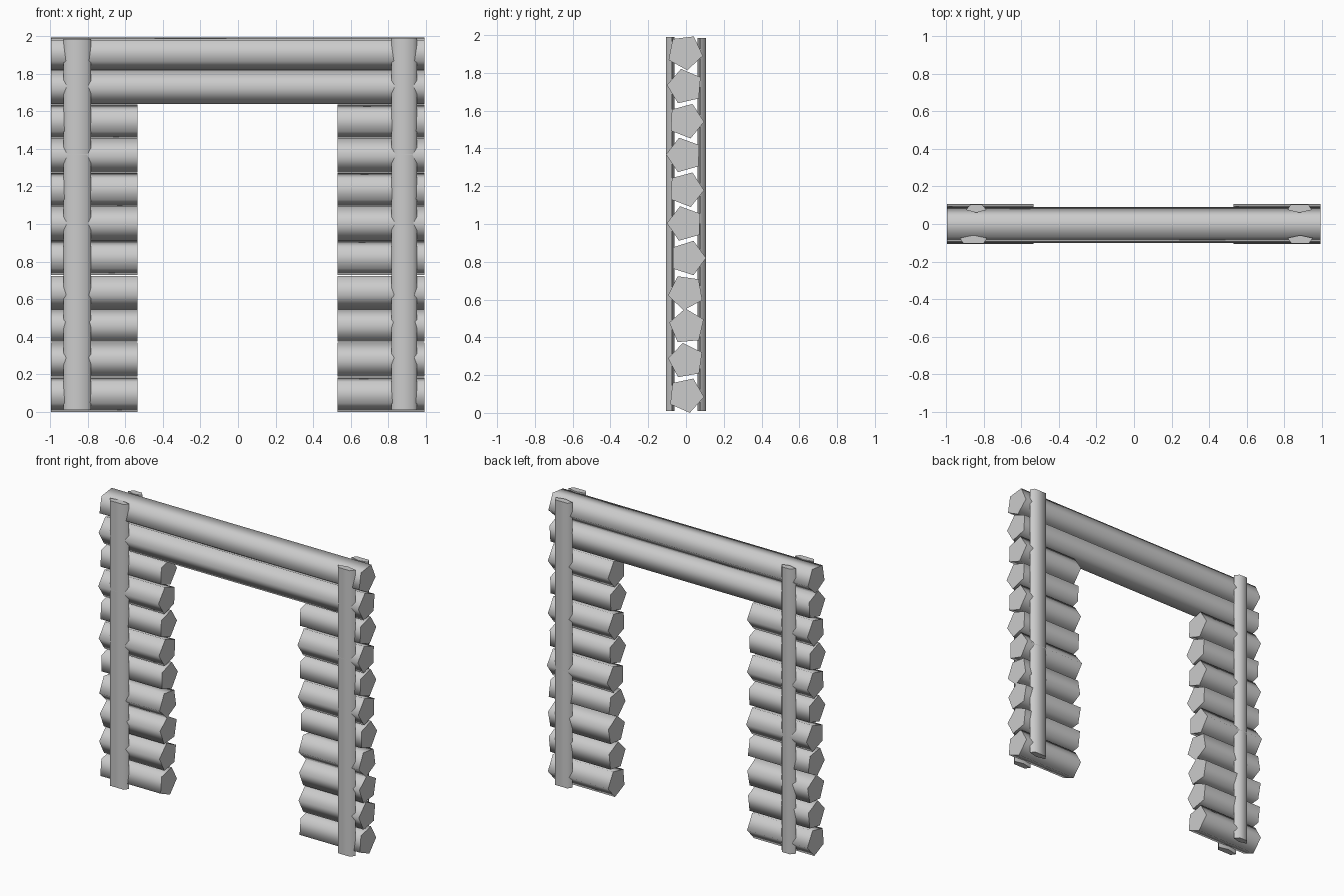
import bpy, bmesh
from math import cos, sin, radians
from mathutils import Vector

cube = bpy.data.objects.get("Cube")
if cube:
    bpy.data.objects.remove(cube)

grey = bpy.data.materials.new("plain grey")
grey.use_nodes = True
colour = (0.6, 0.6, 0.6, 1)
grey.diffuse_color = colour
grey.node_tree.nodes["Principled BSDF"].inputs["Base Color"].default_value = colour


def prism(name, outline, sweep):
    """Sweep a closed outline into a capped prism with smooth sides."""
    bm = bmesh.new()
    base = bm.faces.new([bm.verts.new(p) for p in outline])
    ext = bmesh.ops.extrude_face_region(bm, geom=[base], use_keep_orig=True)
    verts = [g for g in ext["geom"] if isinstance(g, bmesh.types.BMVert)]
    bmesh.ops.translate(bm, vec=sweep, verts=verts)
    bmesh.ops.recalc_face_normals(bm, faces=bm.faces)
    mesh = bpy.data.meshes.new(name)
    bm.to_mesh(mesh)
    bm.free()
    mesh.materials.append(grey)
    ob = bpy.data.objects.new(name, mesh)
    bpy.context.collection.objects.link(ob)
    bpy.ops.object.select_all(action="DESELECT")
    ob.select_set(True)
    bpy.context.view_layer.objects.active = ob
    bpy.ops.object.shade_smooth_by_angle(angle=radians(80))
    return ob


def log(name, x0, x1, y, z, turn, r=0.096):
    """Five-sided log lying along x, rolled by turn degrees."""
    angles = [radians(turn + 72 * i) for i in range(5)]
    prism(name, [(x0, y + r * cos(a), z + r * sin(a)) for a in angles],
          Vector((x1 - x0, 0, 0)))


def post(name, x, side, outer, wide, z0, z1):
    """Flattened upright rail with its narrow face outward."""
    outline = [(x - outer, side * 0.105, z0), (x + outer, side * 0.105, z0),
               (x + wide, side * 0.075, z0), (x, side * 0.06, z0),
               (x - wide, side * 0.075, z0)]
    prism(name, outline, Vector((0, 0, z1 - z0)))


# Stacked logs from the ground up: (depth offset, roll)
rolls = [(0, -78), (0, 100), (0.005, 95), (0, 190), (0.01, 0), (-0.005, 178),
         (0, -75), (-0.01, 178), (0, -75), (-0.005, 175), (-0.005, -83)]
LEFT, RIGHT = 0.992, -0.997
for i, (y, turn) in enumerate(rolls):
    z = 0.094 + 0.1815 * i
    if i < 9:
        log(f"right_wall_log_{i + 1}", RIGHT, -0.535, y, z, turn)
        log(f"left_wall_log_{i + 1}", 0.53, LEFT, y, z, turn)
    else:
        log(f"lintel_log_{i - 8}", RIGHT, LEFT, y, z, turn)

# Upright rails pinning the logs front and back
post("front_right_post", -0.855, -1, 0.053, 0.073, 0.01, 1.985)
post("front_left_post", 0.885, -1, 0.045, 0.068, 0.01, 1.99)
post("back_right_post", -0.84, 1, 0.03, 0.055, 0.01, 1.985)
post("back_left_post", 0.882, 1, 0.047, 0.065, 0.01, 1.985)
